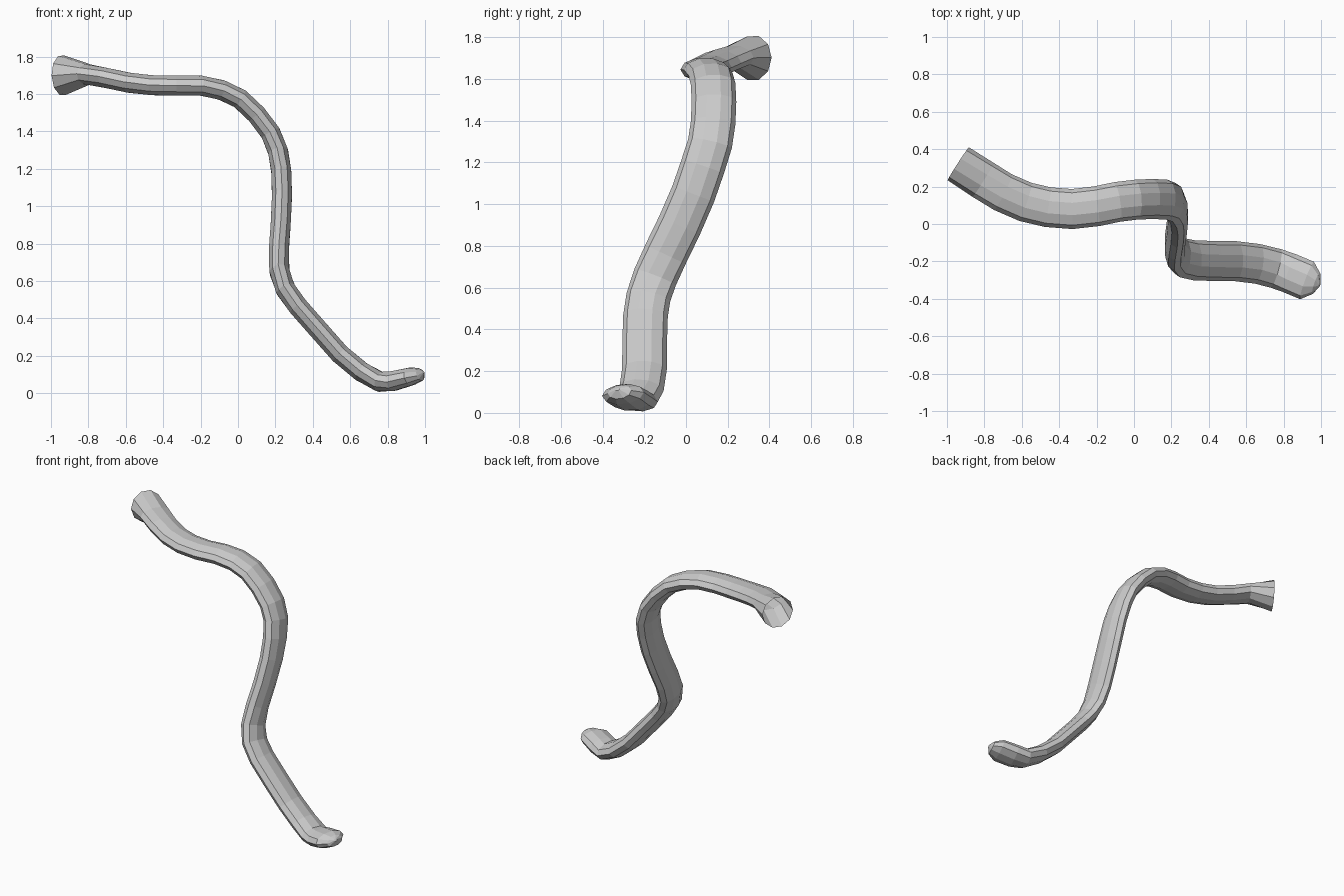
import bpy, bmesh, math
from mathutils import Vector

SIDES = 10
W, T = 0.107, 0.056   # half width and half thickness of the flattened tube

# Centre line from the flared open end down to the closed tip
path = [
    (-0.94, 0.322, 1.70), (-0.805, 0.235, 1.705), (-0.70, 0.17, 1.685),
    (-0.58, 0.118, 1.66), (-0.46, 0.09, 1.647), (-0.33, 0.08, 1.645),
    (-0.20, 0.095, 1.645), (-0.09, 0.118, 1.622), (0.01, 0.13, 1.575),
    (0.10, 0.134, 1.49), (0.175, 0.13, 1.39), (0.215, 0.115, 1.29),
    (0.232, 0.08, 1.18), (0.235, 0.035, 1.05), (0.228, -0.03, 0.90),
    (0.218, -0.098, 0.76), (0.222, -0.148, 0.65), (0.255, -0.18, 0.555),
    (0.32, -0.194, 0.465), (0.43, -0.198, 0.34), (0.545, -0.199, 0.21),
    (0.66, -0.213, 0.115), (0.76, -0.238, 0.061), (0.83, -0.262, 0.066),
    (0.925, -0.302, 0.09), (0.975, -0.318, 0.10), (0.99, -0.328, 0.113),
]
# Rings whose section differs: round flare, rounded tip
sections = {0: (0.105, 0.11), 24: (W, 0.05), 25: (0.06, 0.035), 26: (0.012, 0.008)}

bm = bmesh.new()
pts = [Vector(p) for p in path]
rings = []
for i, p in enumerate(pts):
    t = (pts[min(i + 1, len(pts) - 1)] - pts[max(i - 1, 0)]).normalized()
    wide = Vector((0, 1, 0))
    wide = (wide - wide.dot(t) * t).normalized()
    thick = t.cross(wide)
    w, h = sections.get(i, (W, T))
    rings.append([bm.verts.new(p + wide * w * math.cos(a) + thick * h * math.sin(a))
                  for a in (2 * math.pi * k / SIDES for k in range(SIDES))])

# Skin between neighbouring rings, close only the tip
for a, b in zip(rings, rings[1:]):
    for k in range(SIDES):
        n = (k + 1) % SIDES
        bm.faces.new((a[k], a[n], b[n], b[k]))
bm.faces.new(rings[-1])
bmesh.ops.recalc_face_normals(bm, faces=bm.faces)

mesh = bpy.data.meshes.new("curved_tube")
bm.to_mesh(mesh)
bm.free()
bpy.context.collection.objects.link(bpy.data.objects.new("curved_tube", mesh))
